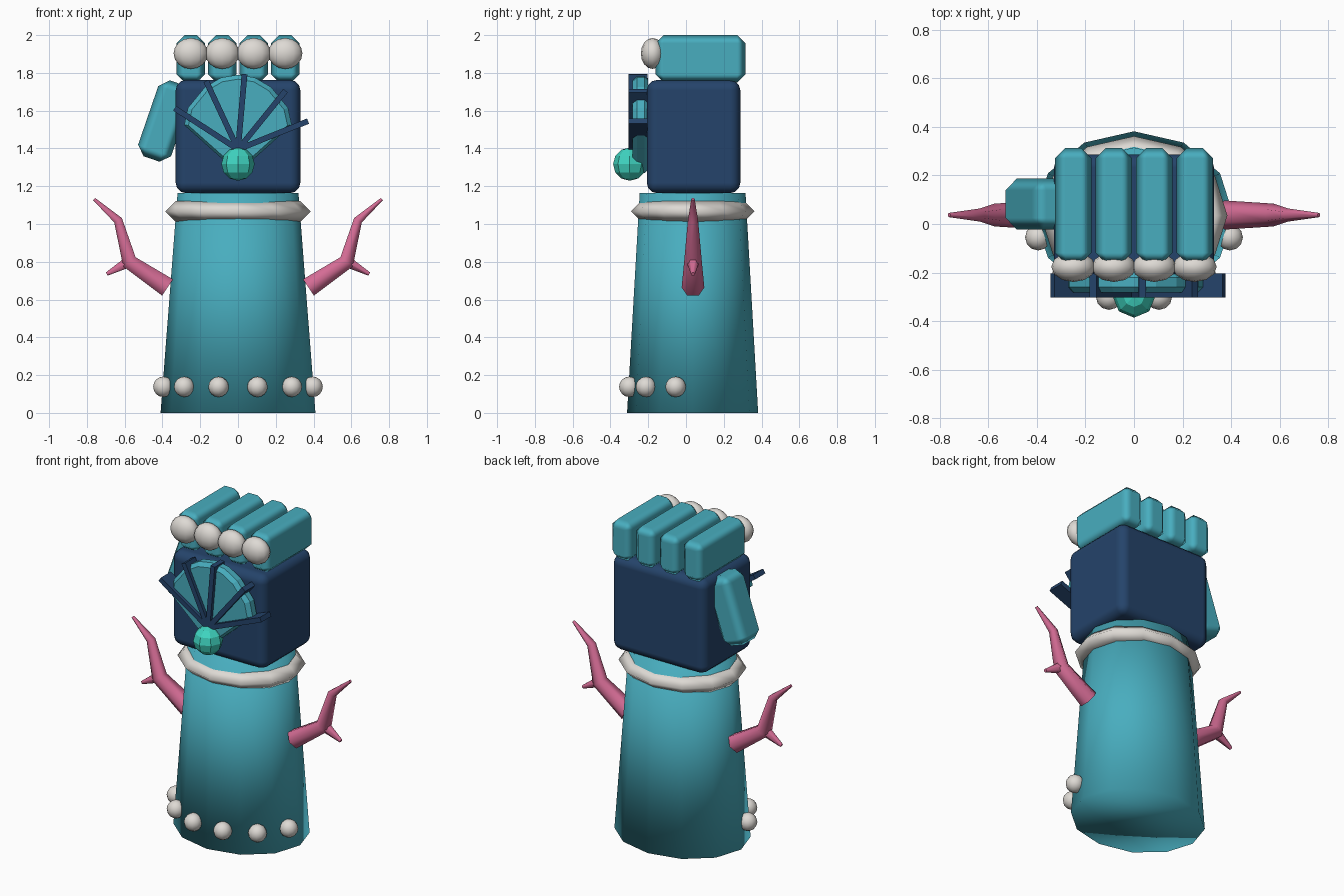
import bpy, bmesh, math
from mathutils import Vector, Matrix

if "Cube" in bpy.data.objects:
    bpy.data.objects.remove(bpy.data.objects["Cube"])


def material(name, rgb):
    m = bpy.data.materials.new(name)
    m.diffuse_color = (*rgb, 1)
    m.use_nodes = True
    m.node_tree.nodes["Principled BSDF"].inputs["Base Color"].default_value = m.diffuse_color
    return m


TEAL = material("teal", (0.065, 0.42, 0.52))
NAVY = material("navy", (0.018, 0.057, 0.145))
WHITE = material("pearl_white", (0.73, 0.70, 0.66))
PINK = material("coral_pink", (0.66, 0.15, 0.30))
GREEN = material("sea_green", (0.05, 0.66, 0.53))


def finish(name, bm, mat, smooth=True):
    bmesh.ops.recalc_face_normals(bm, faces=bm.faces)
    me = bpy.data.meshes.new(name)
    bm.to_mesh(me)
    bm.free()
    me.materials.append(mat)
    for p in me.polygons:
        p.use_smooth = smooth
    ob = bpy.data.objects.new(name, me)
    bpy.context.collection.objects.link(ob)
    return ob


def box(name, centre, size, mat, bevel=0, segments=1, tilt=0):
    bm = bmesh.new()
    bmesh.ops.create_cube(bm, size=1, matrix=Matrix.Diagonal((*size, 1)))
    ob = finish(name, bm, mat, bevel > 0)
    ob.location = centre
    ob.rotation_euler.y = tilt
    if bevel:
        b = ob.modifiers.new("rounding", 'BEVEL')
        b.width, b.segments, b.harden_normals = bevel, segments, True
    return ob


def ball(name, centre, radii, mat, seg=12, rings=8, smooth=True):
    bm = bmesh.new()
    bmesh.ops.create_uvsphere(
        bm, u_segments=seg, v_segments=rings, radius=1,
        matrix=Matrix.Translation(centre) @ Matrix.Diagonal((*radii, 1)))
    return finish(name, bm, mat, smooth)


def loft(bm, rings, close=False):
    """Bridge consecutive rings of points, capping or joining the ends."""
    vs = [[bm.verts.new(p) for p in r] for r in rings]
    n = len(vs[0])
    pairs = list(zip(vs, vs[1:])) + ([(vs[-1], vs[0])] if close else [])
    for a, b in pairs:
        for i in range(n):
            bm.faces.new((a[i], a[(i + 1) % n], b[(i + 1) % n], b[i]))
    if not close:
        bm.faces.new(vs[0])
        bm.faces.new(vs[-1])


def ellipse(rx, ry, z, n=12, cy=0.035):
    return [(rx * math.sin(2 * math.pi * i / n),
             cy + ry * math.cos(2 * math.pi * i / n), z) for i in range(n)]


# Tapered forearm
bm = bmesh.new()
loft(bm, [ellipse(0.41, 0.347, 0), ellipse(0.32, 0.28, 1.165)])
finish("forearm", bm, TEAL)

# Wrist ring with a diamond section
bm = bmesh.new()
loft(bm, [ellipse(0.33 + dx, 0.272 + dx, 1.067 + dz) for dx, dz in
          ((0.055, 0), (0, 0.055), (-0.055, 0), (0, -0.055))], close=True)
finish("wrist_ring", bm, WHITE)

# Pearls round the front of the cuff
for side in (-1, 1):
    for x, y in ((0.103, -0.3), (0.285, -0.212), (0.395, -0.055)):
        ball("cuff_pearl", (side * x, y, 0.138), (0.054,) * 3, WHITE)

# Fist: palm, fingers, knuckles, thumb
box("palm", (0, 0.04, 1.463), (0.66, 0.495, 0.6), NAVY, 0.055, 3)
for i in range(4):
    x = -0.25 + i * 0.1667
    box("finger", (x, 0.076, 1.875), (0.15, 0.476, 0.25), TEAL, 0.043)
    ball("knuckle", (x, -0.177, 1.903), (0.091, 0.062, 0.082), WHITE)
box("thumb", (-0.388, 0.082, 1.545), (0.185, 0.21, 0.425), TEAL, 0.048, 1,
    math.radians(19))

# Fan shell plate: back outline narrowing to a smaller front
half = [(0.285, 1.524), (0.265, 1.615), (0.175, 1.725), (0.09, 1.775)]
outline = [(0, 1.27)] + half + [(0, 1.79)] + [(-x, z) for x, z in half[::-1]]


def fan_ring(y, s):
    return [(x * s, y, 1.5 + (z - 1.5) * s) for x, z in outline]


bm = bmesh.new()
loft(bm, [fan_ring(-0.2, 0.93), fan_ring(-0.22, 1),
          fan_ring(-0.26, 1), fan_ring(-0.283, 0.92)])
finish("fan_plate", bm, TEAL, False)

# Fan ribs radiating from the hub
for deg in (-57, -25, 5, 39, 68):
    a = math.radians(deg)
    box("fan_rib", (0.2 * math.sin(a), -0.254, 1.395 + 0.2 * math.cos(a)),
        (0.03, 0.1, 0.4), NAVY, tilt=a)
ball("fan_gem", (0, -0.298, 1.317), (0.088,) * 3, GREEN, 8, 6, False)


# Branching coral on each side
def tube(bm, points, radii, n=6):
    rings = []
    for i, p in enumerate(points):
        d = (Vector(points[min(i + 1, len(points) - 1)])
             - Vector(points[max(i - 1, 0)])).normalized()
        v = Vector((0, 1, 0))
        u = d.cross(v)
        c = Vector((p[0], 0.037, p[1])) if len(p) == 2 else Vector(p)
        rings.append([c + radii[i] * (math.cos(2 * math.pi * k / n) * v
                                      + math.sin(2 * math.pi * k / n) * u)
                      for k in range(n)])
    loft(bm, rings)


for side in (-1, 1):
    def pts(*xz):
        return [(side * x, 0.037, z) for x, z in xz]
    bm = bmesh.new()
    tube(bm, pts((0.373, 0.664), (0.575, 0.80), (0.635, 1.02), (0.762, 1.132)),
         (0.06, 0.047, 0.027, 0.009))
    tube(bm, pts((0.56, 0.81), (0.695, 0.735)), (0.038, 0.011))
    ob = finish("coral_branch", bm, PINK)
    bpy.context.view_layer.objects.active = ob
    ob.select_set(True)
    bpy.ops.object.shade_smooth_by_angle(angle=math.radians(65))
    ob.select_set(False)
